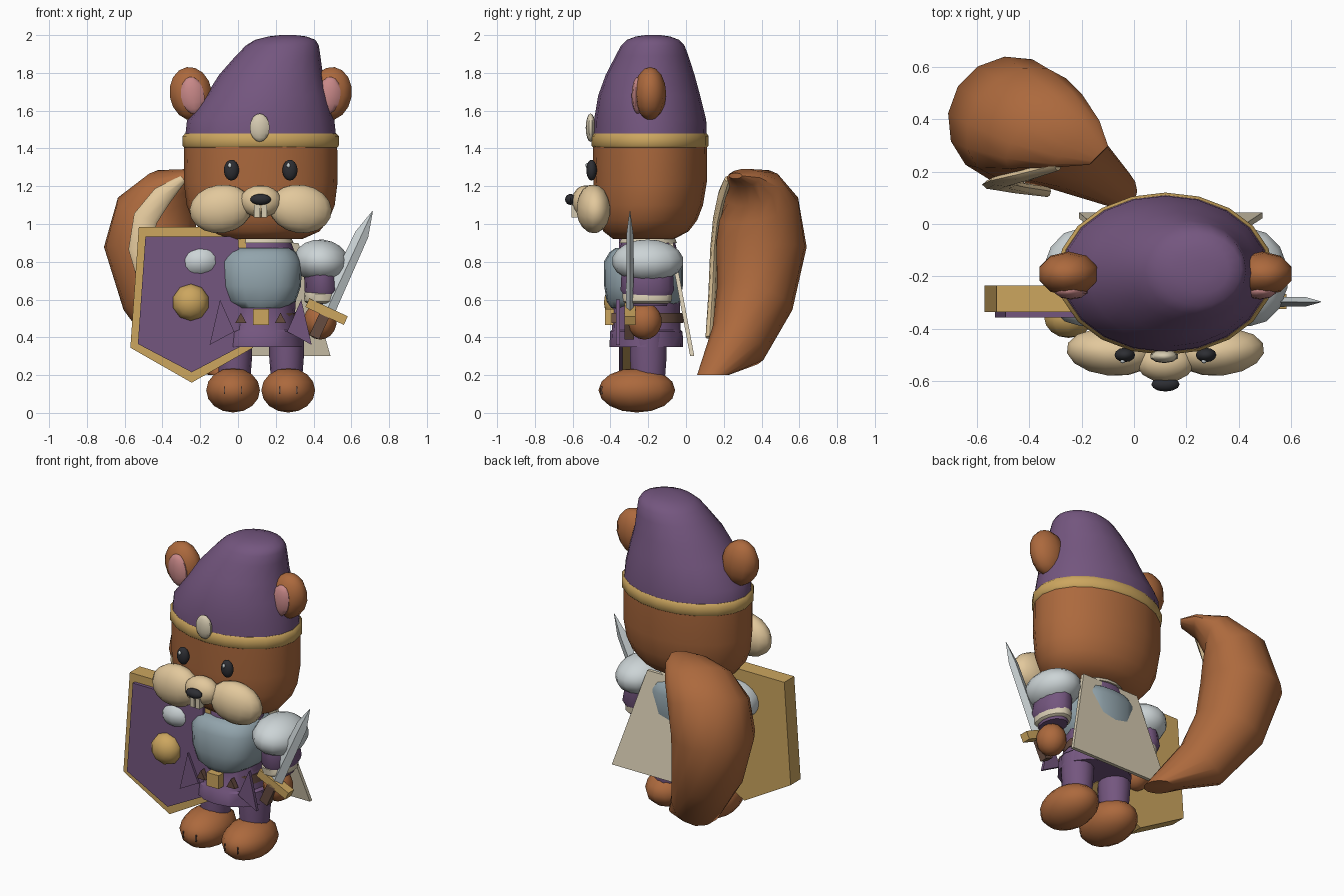
import bpy, bmesh, math
from mathutils import Vector as V, Euler

if "Cube" in bpy.data.objects:
    bpy.data.objects.remove(bpy.data.objects["Cube"])

CX = 0.12  # centre line of the body


def mat(name, rgb):
    m = bpy.data.materials.new(name)
    lin = [(c / 255 / 12.92 if c < 11 else ((c / 255 + .055) / 1.055) ** 2.4) for c in rgb]
    m.diffuse_color = (*lin, 1)
    m.use_nodes = True
    m.node_tree.nodes["Principled BSDF"].inputs["Base Color"].default_value = m.diffuse_color
    return m


PURPLE = mat("purple_cloth", (116, 86, 127))
FUR = mat("brown_fur", (172, 105, 61))
GOLD = mat("gold", (204, 166, 95))
CREAM = mat("cream_fur", (226, 200, 156))
PINK = mat("pink", (200, 136, 136))
BLACK = mat("black", (45, 46, 51))
SILVER = mat("silver", (204, 212, 214))
STEEL = mat("blue_steel", (146, 164, 172))
LINEN = mat("linen", (214, 203, 177))
LEATHER = mat("dark_leather", (102, 76, 64))


def finish(name, bm, m):
    bmesh.ops.recalc_face_normals(bm, faces=bm.faces)
    me = bpy.data.meshes.new(name)
    bm.to_mesh(me)
    bm.free()
    me.materials.append(m)
    ob = bpy.data.objects.new(name, me)
    bpy.context.collection.objects.link(ob)
    return ob


def ball(name, m, c, r, rot=(0, 0, 0), seg=14, rings=9):
    bm = bmesh.new()
    bmesh.ops.create_uvsphere(bm, u_segments=seg, v_segments=rings, radius=1)
    R = Euler(rot).to_matrix()
    for v in bm.verts:
        v.co = R @ V((v.co.x * r[0], v.co.y * r[1], v.co.z * r[2])) + V(c)
    return finish(name, bm, m)


def loft(name, m, rings, n=18, power=1):
    """rings: (centre, u half axis, v half axis); power below 1 gives boxier rings"""
    def p(k):
        return math.copysign(abs(k) ** power, k)
    bm = bmesh.new()
    rows = []
    angs = [2 * math.pi * i / n for i in range(n)]
    for c, u, w in rings:
        rows.append([bm.verts.new(V(c) + V(u) * p(math.cos(a)) + V(w) * p(math.sin(a))) for a in angs])
    for a, b in zip(rows, rows[1:]):
        for i in range(n):
            j = (i + 1) % n
            bm.faces.new((a[i], a[j], b[j], b[i]))
    bm.faces.new(rows[0])
    bm.faces.new(rows[-1])
    return finish(name, bm, m)


def stack(name, m, rows, n=18, power=1):
    """rows of x, y, z, rx, ry forming level rings"""
    return loft(name, m, [((x, y, z), (rx, 0, 0), (0, ry, 0)) for x, y, z, rx, ry in rows], n, power)


def plate(name, m, pts, y0, y1):
    """outline in x, z extruded between two depths"""
    bm = bmesh.new()
    a = [bm.verts.new((x, y0, z)) for x, z in pts]
    b = [bm.verts.new((x, y1, z)) for x, z in pts]
    bm.faces.new(a)
    bm.faces.new(b)
    for i in range(len(a)):
        j = (i + 1) % len(a)
        bm.faces.new((a[i], a[j], b[j], b[i]))
    return finish(name, bm, m)


def box(name, m, x0, x1, y0, y1, z0, z1):
    return plate(name, m, [(x0, z0), (x1, z0), (x1, z1), (x0, z1)], y0, y1)


# head, hat and band
stack("head", FUR, [(CX, -.225, .92, .22, .16), (CX, -.212, .96, .31, .225), (CX, -.203, 1.02, .36, .262),
                    (CX, -.197, 1.1, .392, .287), (CX, -.19, 1.22, .407, .3), (CX, -.19, 1.44, .405, .302)], 20)
stack("hat_band", GOLD, [(CX, -.19, 1.405, .405, .3), (CX, -.19, 1.415, .414, .31),
                         (CX, -.19, 1.465, .414, .31), (CX, -.19, 1.48, .4, .3)], 20)
stack("hat", PURPLE, [(CX, -.19, 1.46, .4, .3), (CX, -.19, 1.55, .39, .297), (.155, -.195, 1.68, .325, .27),
                      (.175, -.19, 1.79, .275, .235), (.212, -.18, 1.89, .224, .193), (.235, -.176, 1.945, .193, .168),
                      (.25, -.175, 1.975, .16, .138), (.262, -.175, 1.993, .1, .09), (.265, -.175, 2, .04, .04)], 20)
ball("hat_gem", LINEN, (.115, -.505, 1.51), (.055, .026, .075), seg=10, rings=8)

# face and ears in mirrored pairs
for s, side in ((-1, "left"), (1, "right")):
    ball(side + "_ear", FUR, (CX + s * .37, -.19, 1.69), (.118, .085, .142), (0, s * .15, 0), 10, 8)
    ball(side + "_inner_ear", PINK, (CX + s * .36, -.255, 1.68), (.065, .033, .1), (0, s * .15, 0), 10, 8)
    ball(side + "_eye", BLACK, (CX + s * .155, -.5, 1.285), (.04, .028, .055), seg=12)
    ball(side + "_eye_glint", SILVER, (CX + s * .155 - .008, -.524, 1.31), (.01, .008, .013), seg=8, rings=6)
    ball(side + "_cheek", CREAM, (CX + s * .21, -.49, 1.08), (.17, .09, .128), (0, s * .15, s * .1))
    box(side + "_tooth", LINEN, CX + s * .004, CX + s * .034, -.605, -.56, 1.035, 1.1)
ball("muzzle", CREAM, (CX, -.53, 1.12), (.112, .075, .085))
ball("nose", BLACK, (CX, -.612, 1.13), (.055, .028, .029), seg=12)

# torso clothing
stack("tunic", PURPLE, [(CX, -.2, .5, .18, .17), (CX, -.2, .8, .2, .17), (CX, -.2, .92, .155, .14)])
stack("collar", LINEN, [(CX, -.2, .9, .175, .155), (CX, -.2, .93, .16, .14)])
stack("armor", STEEL, [(CX, -.225, .555, .13, .17), (CX, -.225, .59, .185, .195), (CX, -.225, .67, .213, .208),
                       (CX, -.225, .8, .22, .21), (CX, -.22, .85, .19, .185), (CX, -.22, .872, .155, .155)], 20, .75)
stack("skirt", PURPLE, [(CX, -.21, .35, .228, .195), (CX, -.21, .43, .222, .192), (CX, -.21, .44, .2, .182),
                        (CX, -.21, .58, .175, .178)], 16)
stack("belt", LEATHER, [(CX, -.198, .475, .198, .185), (CX, -.198, .53, .192, .185)], 16)
box("belt_buckle", GOLD, .08, .165, -.43, -.38, .465, .55)
for s in (-1, 1):
    x = CX + s * .105
    plate("belt_stud", LEATHER, [(x - .03, .475), (x + .03, .475), (x, .53)], -.395, -.36)
    plate("skirt_flap", PURPLE, [(CX + s * .14, .43), (CX + s * .27, .36), (CX + s * .215, .6)], -.37, -.35)

# cape, a slanted flared sheet
bm = bmesh.new()
quads = []
for dy in (0, .022):
    quads.append([bm.verts.new(p) for p in ((CX - .2, -.09 + dy, .9), (CX + .2, -.09 + dy, .9),
                                            (CX + .37, .022 + dy, .3), (CX - .33, .022 + dy, .3))])
    bm.faces.new(quads[-1])
for i in range(4):
    j = (i + 1) % 4
    bm.faces.new((quads[0][i], quads[0][j], quads[1][j], quads[1][i]))
finish("cape", bm, LINEN)

# arms, legs and feet in mirrored pairs
for s, side in ((-1, "left"), (1, "right")):
    x = CX + s * .32
    ball(side + "_shoulder_guard", SILVER, (x, -.203, .803), (.15, .19, .115), (0, s * .1, 0))
    stack(side + "_sleeve", PURPLE, [(x, -.2, .565, .07, .1), (x, -.2, .6, .078, .115),
                                     (x + s * .01, -.205, .65, .098, .145), (x, -.205, .74, .09, .14)], 14)
    stack(side + "_cuff", LINEN, [(x, -.205, .58, .075, .115), (x, -.205, .59, .088, .132),
                                  (x, -.205, .63, .092, .135), (x, -.205, .645, .08, .12)], 14)
    ball(side + "_hand", FUR, (x - s * .005, -.22, .485), (.087, .092, .097), seg=12)
    lx = CX + s * .137
    stack(side + "_leg", PURPLE, [(lx, -.2, .17, .082, .09), (lx, -.2, .3, .092, .1), (lx, -.2, .42, .092, .1)], 14)
    fx = CX + s * .146
    ball(side + "_foot", FUR, (fx, -.26, .12), (.146, .203, .118), seg=14, rings=8)
    for t in (-.045, .045):
        box(side + "_toe_line", LEATHER, fx + t - .003, fx + t + .003, -.452, -.42, .1, .14)

# shield
plate("shield_rim", GOLD, [(-.525, .985), (.035, .985), (.08, .345), (-.245, .16), (-.57, .345)], -.335, -.235)
plate("shield_face", PURPLE, [(-.49, .935), (0, .935), (.04, .365), (-.245, .215), (-.53, .365)], -.356, -.33)
ball("shield_boss", GOLD, (-.25, -.355, .585), (.098, .098, .08), (math.pi / 2, 0, 0), 10, 8)

# sword along a slanted axis
AX, PE, O = V((.42, 0, .907)), V((.907, 0, -.42)), V((.475, -.297, .555))
loft("sword_blade", SILVER, [(O + AX * d, PE * w, (0, t, 0)) for d, w, t in
                             ((0, .045, .02), (.43, .037, .018), (.565, .002, .002))], 4)


def sword_bar(name, m, along, half, y0, y1):
    pts = [O + AX * a + PE * p for a, p in ((along[0], half[0]), (along[0], half[1]),
                                            (along[1], half[1]), (along[1], half[0]))]
    plate(name, m, [(p.x, p.z) for p in pts], y0, y1)


sword_bar("sword_guard", GOLD, (-.045, .005), (-.11, .115), -.325, -.268)
sword_bar("sword_grip", LEATHER, (-.17, -.03), (-.028, .028), -.325, -.275)

# tail: swelling crescent swept in a diagonal upright plane, tip curling inward
S, T = V((-.7071, .7071, 0)), V((.7071, .7071, 0))
path = [(.15, .2, .09, .075, .05), (.39, .37, .165, .155, 0), (.545, .61, .21, .21, -.03),
        (.615, .89, .238, .245, -.05), (.575, 1.08, .2, .24, -.03), (.49, 1.19, .125, .2, .01),
        (.37, 1.245, .05, .125, .06), (.28, 1.255, .015, .05, .09)]
rings = []
for i, (s, z, h, w, t) in enumerate(path):
    a, b = path[max(i - 1, 0)], path[min(i + 1, len(path) - 1)]
    d = V((b[0] - a[0], b[1] - a[1])).normalized()
    nrm = S if i == 0 else S * d.y - V((0, 0, d.x))
    rings.append((S * s + T * t + V((0, 0, z)), T * w, nrm * h))
loft("tail", FUR, rings, 14)

# pale stripe on the front of the tail
stripe = [(-.29, .225, 1.24, .02), (-.4, .19, 1.15, .055), (-.49, .165, 1.03, .065), (-.52, .15, .87, .06),
          (-.46, .14, .63, .05), (-.33, .125, .4, .015)]
rings = []
for i, (x, y, z, w) in enumerate(stripe):
    a, b = stripe[max(i - 1, 0)], stripe[min(i + 1, 5)]
    d = V((b[0] - a[0], 0, b[2] - a[2])).normalized()
    rings.append(((x, y, z), V((d.z, 0, -d.x)) * w, (0, .022, 0)))
loft("tail_stripe", CREAM, rings, 8)

# smooth rounded parts, keep hard edges
bpy.ops.object.select_all(action='SELECT')
bpy.context.view_layer.objects.active = bpy.data.objects["head"]
bpy.ops.object.shade_smooth_by_angle(angle=math.radians(45))
